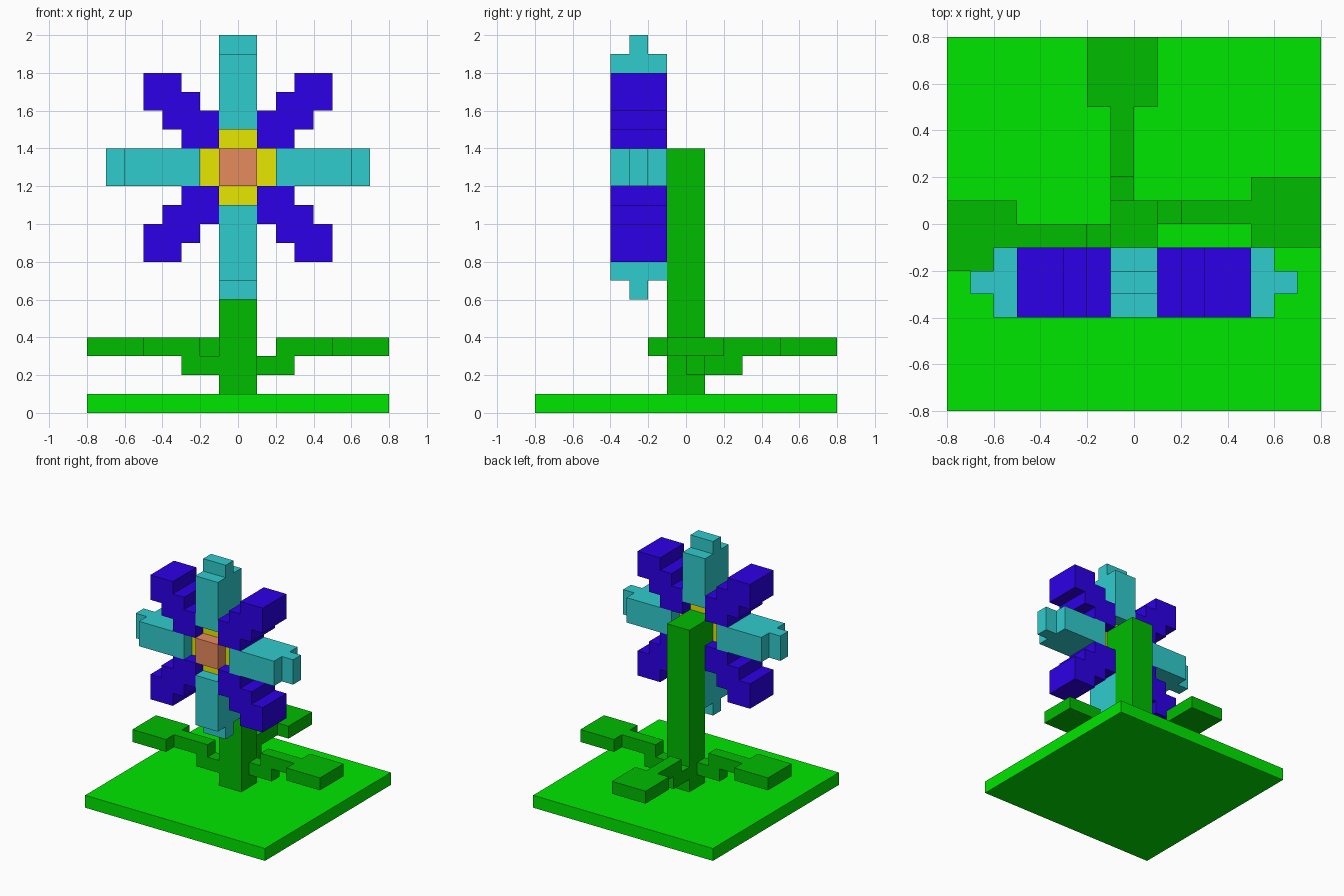
import bpy, bmesh, math
from mathutils import Matrix

if "Cube" in bpy.data.objects:
    bpy.data.objects.remove(bpy.data.objects["Cube"])


def material(name, rgb):
    lin = [((c / 255 + 0.055) / 1.055) ** 2.4 if c > 10 else c / 255 / 12.92 for c in rgb]
    m = bpy.data.materials.new(name)
    m.diffuse_color = (*lin, 1)
    m.use_nodes = True
    m.node_tree.nodes["Principled BSDF"].inputs["Base Color"].default_value = m.diffuse_color
    return m


GRASS = material("grass green", (0, 231, 0))
LEAF = material("leaf green", (0, 188, 0))
TEAL = material("teal", (48, 204, 205))
PURPLE = material("purple", (44, 0, 231))
YELLOW = material("yellow", (231, 231, 0))
ORANGE = material("orange", (231, 139, 95))


def finish(name, bm, mat, matrix=Matrix()):
    bm.transform(matrix)
    bmesh.ops.recalc_face_normals(bm, faces=bm.faces)
    mesh = bpy.data.meshes.new(name)
    bm.to_mesh(mesh)
    bm.free()
    mesh.materials.append(mat)
    bpy.context.collection.objects.link(bpy.data.objects.new(name, mesh))


def boxes(name, mat, spans, matrix=Matrix()):
    """One object from boxes given as (x0, x1, y0, y1, z0, z1)."""
    bm = bmesh.new()
    for x0, x1, y0, y1, z0, z1 in spans:
        place = Matrix.Translation(((x0 + x1) / 2, (y0 + y1) / 2, (z0 + z1) / 2))
        size = Matrix.Diagonal((x1 - x0, y1 - y0, z1 - z0, 1))
        bmesh.ops.create_cube(bm, size=1, matrix=place @ size)
    finish(name, bm, mat, matrix)


def prism(name, mat, profile, y0, y1, matrix):
    """Extrude an x-z outline from y0 to y1."""
    bm = bmesh.new()
    face = bm.faces.new([bm.verts.new((x, y0, z)) for x, z in profile])
    ext = bmesh.ops.extrude_face_region(bm, geom=[face])["geom"]
    bmesh.ops.translate(bm, vec=(0, y1 - y0, 0),
                        verts=[v for v in ext if isinstance(v, bmesh.types.BMVert)])
    finish(name, bm, mat, matrix)


# Ground slab, and stem with a short neck reaching into the flower
boxes("ground", GRASS, [(-.8, .8, -.8, .8, 0, .1)])
boxes("stem", LEAF, [(-.1, .1, -.1, .1, .1, 1.4),
                     (-.1, .1, -.2, -.1, 1.2, 1.4)])

# Three stepped leaves around the stem: foot, stalk, blade
for name, deg in (("right_leaf", 0), ("back_leaf", 90), ("left_leaf", 180)):
    boxes(name, LEAF, [(.1, .3, 0, .1, .2, .3),
                       (.2, .5, 0, .1, .3, .4),
                       (.5, .8, -.1, .2, .3, .4)],
          Matrix.Rotation(math.radians(deg), 4, 'Z'))

# Flower centre, with parts below built around the hub
hub = Matrix.Translation((0, 0, 1.3))
boxes("flower_centre", ORANGE, [(-.1, .1, -.4, -.2, -.1, .1)], hub)

# Straight petals with recessed yellow collars
for i, side in enumerate(("right", "lower", "left", "upper")):
    turn = hub @ Matrix.Rotation(math.pi / 2 * i, 4, 'Y')
    boxes(side + "_collar", YELLOW, [(.1, .2, -.3, -.2, -.1, .1)], turn)
    boxes(side + "_petal", TEAL, [(.2, .6, -.4, -.1, -.1, .1),
                                  (.6, .7, -.3, -.2, -.1, .1)], turn)

# Stepped diagonal petals, mirrored into four corners
steps = [(.1, .1), (.3, .1), (.3, .2), (.4, .2), (.4, .3), (.5, .3), (.5, .5),
         (.3, .5), (.3, .4), (.2, .4), (.2, .3), (.1, .3)]
for sx, h in ((1, "right"), (-1, "left")):
    for sz, v in ((1, "upper"), (-1, "lower")):
        prism(f"{v}_{h}_diagonal_petal", PURPLE, steps, -.4, -.1,
              hub @ Matrix.Diagonal((sx, 1, sz, 1)))
